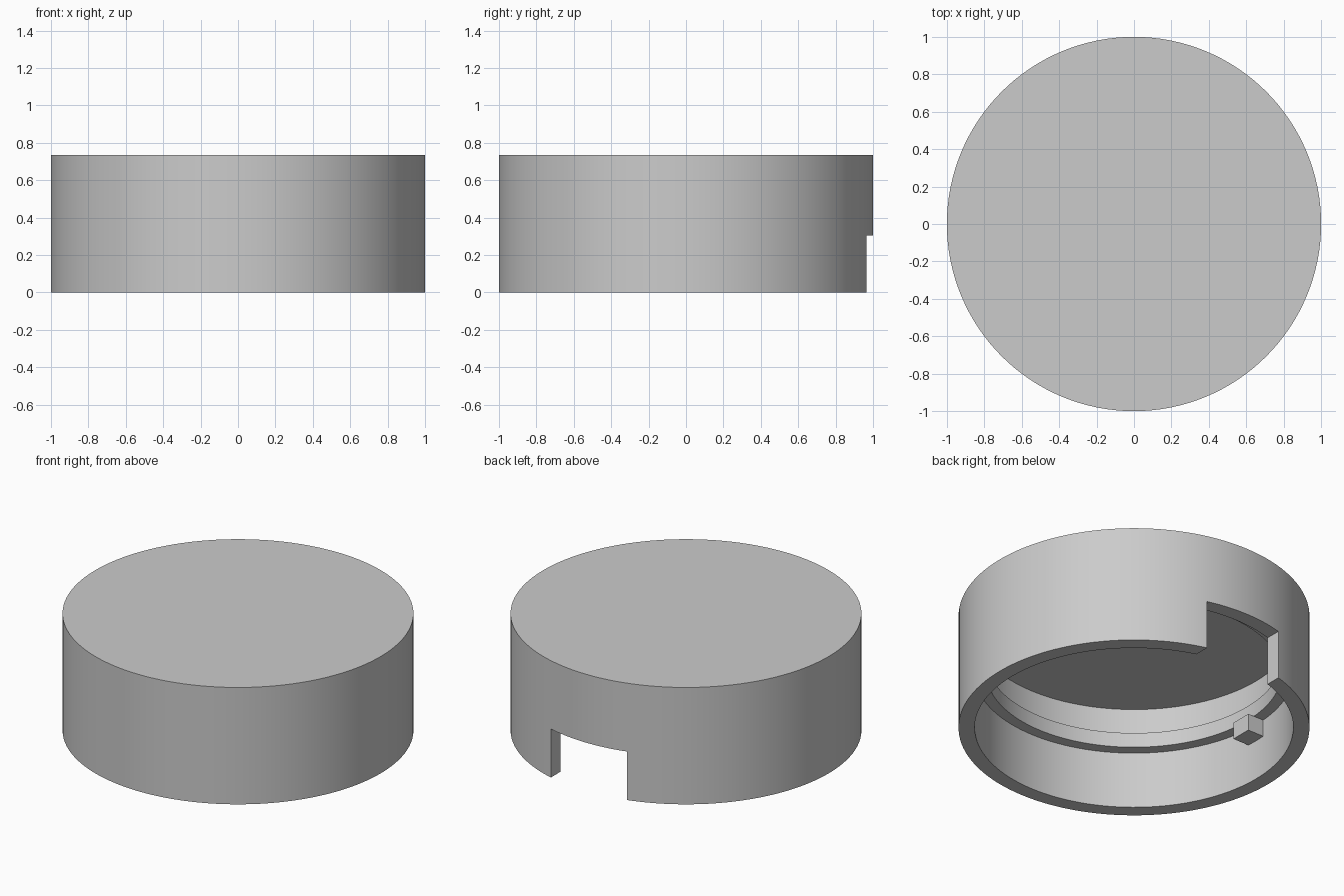
import bpy, bmesh, math
from mathutils import Matrix, Vector

old = bpy.data.objects.get("Cube")
if old:
    bpy.data.objects.remove(old, do_unlink=True)

HEIGHT, WALL = 0.735, 0.092
INNER = 1 - WALL
LIP_R, LIP_Z0, LIP_Z1 = 0.84, 0.356, 0.449
NOTCH_HALF, NOTCH_Z = 0.265, 0.305

grey = bpy.data.materials.new("plain grey")
grey.use_nodes = True
colour = (0.6, 0.6, 0.6, 1)
grey.diffuse_color = colour
grey.node_tree.nodes["Principled BSDF"].inputs["Base Color"].default_value = colour


def add_object(name, bm):
    mesh = bpy.data.meshes.new(name)
    bmesh.ops.recalc_face_normals(bm, faces=bm.faces)
    bm.to_mesh(mesh)
    bm.free()
    mesh.materials.append(grey)
    obj = bpy.data.objects.new(name, mesh)
    bpy.context.collection.objects.link(obj)
    return obj


def box(name, low, high):
    low, high = Vector(low), Vector(high)
    bm = bmesh.new()
    bmesh.ops.create_cube(bm, size=1, matrix=Matrix.Translation((low + high) / 2)
                          @ Matrix.Diagonal((*(high - low), 1)))
    return add_object(name, bm)


# Hollow cap with an inner retaining lip, turned from one section
section = [(0, HEIGHT), (1, HEIGHT), (1, 0), (INNER, 0), (INNER, LIP_Z0),
           (LIP_R, LIP_Z0), (LIP_R, LIP_Z1), (INNER, LIP_Z1),
           (INNER, HEIGHT - WALL), (0, HEIGHT - WALL)]
bm = bmesh.new()
verts = [bm.verts.new((r, 0, z)) for r, z in section]
edges = [bm.edges.new(pair) for pair in zip(verts, verts[1:])]
bmesh.ops.spin(bm, geom=verts + edges, cent=(0, 0, 0), axis=(0, 0, 1),
               angle=math.tau, steps=128)
bmesh.ops.remove_doubles(bm, verts=bm.verts, dist=0.0001)
cap = add_object("cap", bm)

# Rectangular notch in the back of the rim
cutter = box("notch_cutter", (-NOTCH_HALF, 0.6, -0.1), (NOTCH_HALF, 1.2, NOTCH_Z))
cutter.hide_render = True
cut = cap.modifiers.new("notch", 'BOOLEAN')
cut.operation = 'DIFFERENCE'
cut.solver = 'EXACT'
cut.object = cutter
bpy.context.view_layer.objects.active = cap
cap.select_set(True)
bpy.ops.object.modifier_apply(modifier=cut.name)
bpy.data.objects.remove(cutter, do_unlink=True)

bpy.ops.object.select_all(action='DESELECT')
cap.select_set(True)
bpy.ops.object.shade_smooth_by_angle(angle=math.radians(30))

# Locking tabs under the lip, one on each side
for side, name in ((-1, "right_locking_tab"), (1, "left_locking_tab")):
    ends = sorted((side * 0.795, side * 0.93))
    box(name, (ends[0], -0.066, 0.25), (ends[1], 0.066, LIP_Z0))
